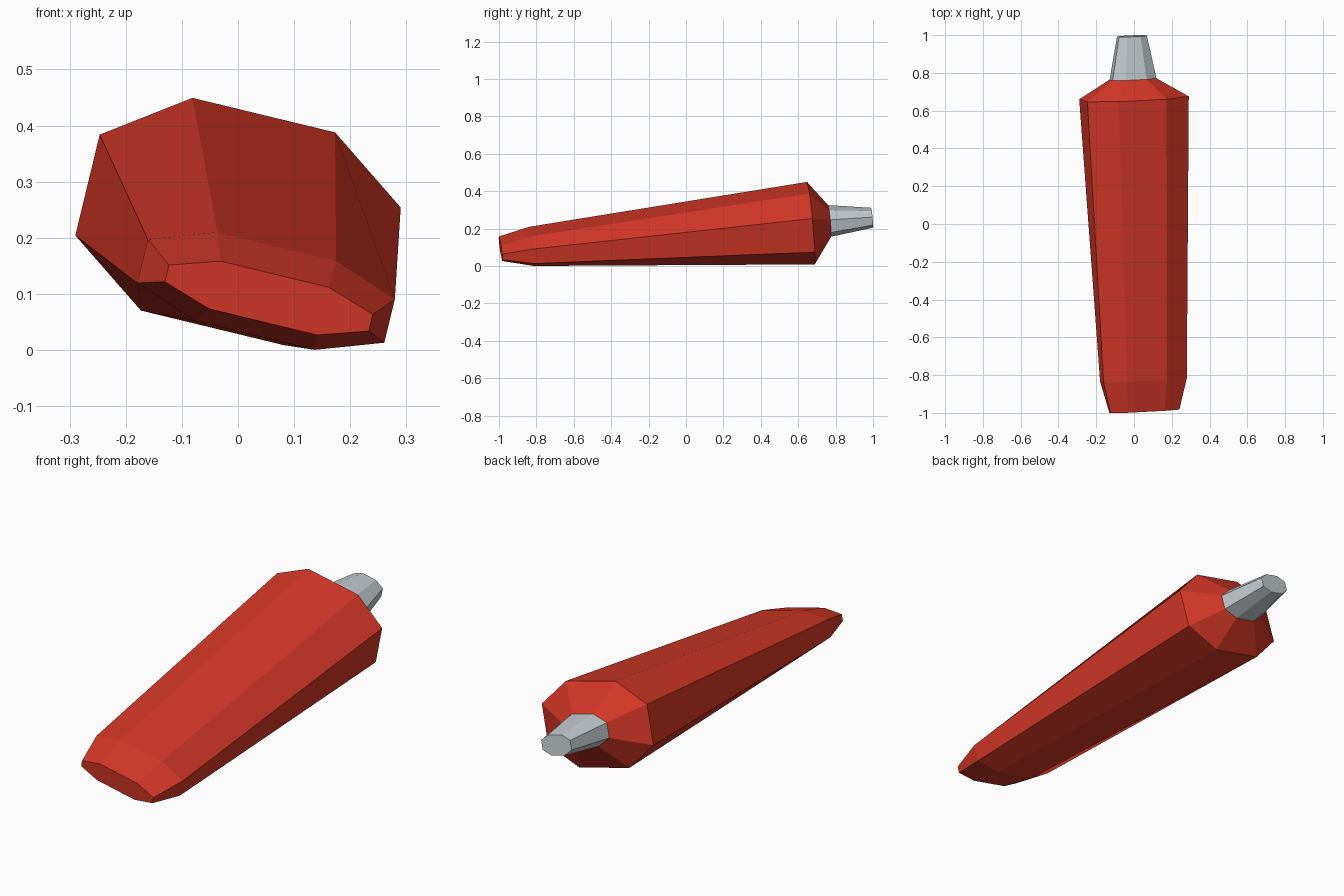
import bpy, bmesh
from math import sin, cos, radians

cube = bpy.data.objects.get("Cube")
if cube:
    bpy.data.objects.remove(cube, do_unlink=True)


def material(name, rgb):
    mat = bpy.data.materials.new(name)
    mat.use_nodes = True
    mat.diffuse_color = (*rgb, 1)
    mat.node_tree.nodes["Principled BSDF"].inputs["Base Color"].default_value = (*rgb, 1)
    return mat


red = material("red plastic", (0.67, 0.039, 0.02))
silver = material("silver metal", (0.55, 0.6, 0.63))
ROLL = radians(13.6)          # roll of the whole body about its length
LEAN_X, LEAN_Z = 0.033, 0.082  # tilt of each section, square to the axis


def section(bm, centre, a, b, ka=0.474, kb=0.474):
    """Flattened octagon: half sizes a, b, with corners cut to ka, kb."""
    corners = [(a, -kb * b), (a, kb * b), (ka * a, b), (-ka * a, b)]
    corners += [(-u, -v) for u, v in corners]
    ring = []
    for u, v in corners:
        dx = u * cos(ROLL) + v * sin(ROLL)
        dz = v * cos(ROLL) - u * sin(ROLL)
        ring.append(bm.verts.new((centre[0] + dx,
                                  centre[1] + LEAN_X * dx - LEAN_Z * dz,
                                  centre[2] + dz)))
    return ring


def loft(name, sections, mat, cap_front, cap_back):
    bm = bmesh.new()
    rings = [section(bm, *s) for s in sections]
    for lower, upper in zip(rings, rings[1:]):
        for i in range(len(lower)):
            j = (i + 1) % len(lower)
            bm.faces.new((lower[i], lower[j], upper[j], upper[i]))
    if cap_front:
        bm.faces.new(rings[0])
    if cap_back:
        bm.faces.new(rings[-1])
    bmesh.ops.recalc_face_normals(bm, faces=bm.faces)
    mesh = bpy.data.meshes.new(name)
    bm.to_mesh(mesh)
    bm.free()
    mesh.materials.append(mat)
    obj = bpy.data.objects.new(name, mesh)
    bpy.context.collection.objects.link(obj)
    return obj


# Tapered body: bevelled end, long flattened barrel, sloping shoulder
neck = ((-0.005, 0.768, 0.241), 0.119, 0.073)
loft("body", [
    ((0.055, -0.991, 0.0925), 0.187, 0.0437, 0.53, 0.35),
    ((0.05, -0.825, 0.105), 0.2265, 0.0815, 0.48, 0.49),
    ((0.0, 0.668, 0.229), 0.276, 0.195),
    neck], red, True, False)

# Metal nozzle, narrowing to a flat tip
loft("nozzle", [neck, ((-0.011, 0.995, 0.258), 0.076, 0.046)], silver, True, True)
